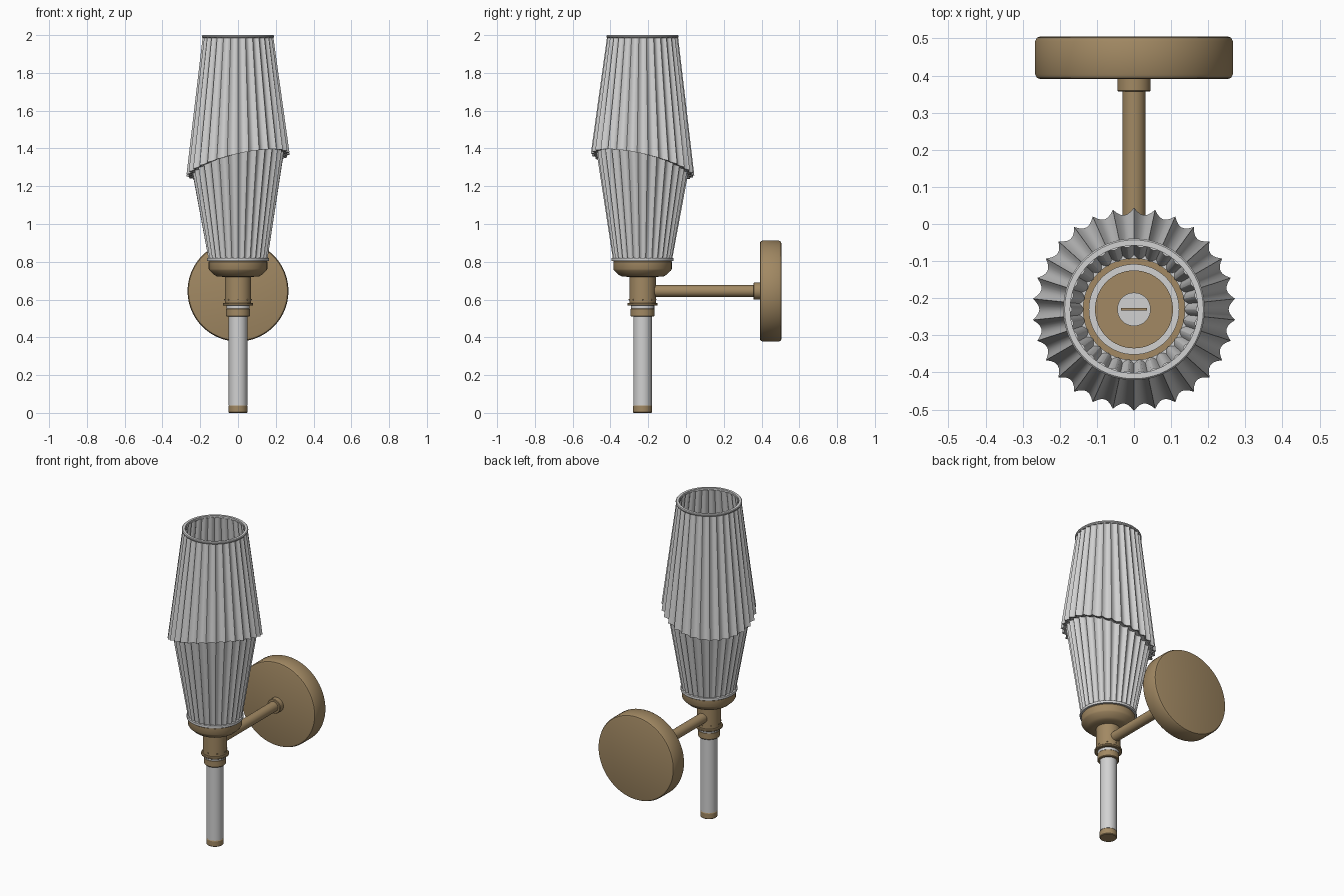
import bpy, bmesh, math
from mathutils import Matrix, Vector

cube = bpy.data.objects.get("Cube")
if cube:
    bpy.data.objects.remove(cube, do_unlink=True)

AXIS_Y = -0.23      # lamp axis
ARM_Z = 0.645       # height of arm and wall plate
FLUTES, STEPS = 30, 6


def material(name, rgb):
    m = bpy.data.materials.new(name)
    m.use_nodes = True
    m.diffuse_color = (*rgb, 1)
    m.node_tree.nodes["Principled BSDF"].inputs["Base Color"].default_value = (*rgb, 1)
    return m


BRASS = material("brushed brass", (0.36, 0.25, 0.125))
WHITE = material("white glass", (0.64, 0.64, 0.64))


def finish(name, bm, mat, angle=30):
    bmesh.ops.recalc_face_normals(bm, faces=bm.faces)
    mesh = bpy.data.meshes.new(name)
    bm.to_mesh(mesh)
    bm.free()
    mesh.materials.append(mat)
    ob = bpy.data.objects.new(name, mesh)
    bpy.context.collection.objects.link(ob)
    bpy.ops.object.select_all(action="DESELECT")
    ob.select_set(True)
    bpy.context.view_layer.objects.active = ob
    bpy.ops.object.shade_smooth_by_angle(angle=math.radians(angle))
    return ob


def skin(bm, rings, closed):
    """Bridge a list of point rings with quads; closed joins last to first."""
    rows = [[bm.verts.new(p) for p in ring] for ring in rings]
    n = len(rows[0])
    pairs = list(zip(rows, rows[1:])) + ([(rows[-1], rows[0])] if closed else [])
    for a, b in pairs:
        for i in range(n):
            j = (i + 1) % n
            bm.faces.new((a[i], a[j], b[j], b[i]))
    return rows


def turned(name, profile, mat, hollow=False, along_y=False, sides=64):
    """Lathe a (radius, height) profile around the lamp axis, or along y."""
    bm = bmesh.new()
    rings = [[Vector((r * math.cos(t), r * math.sin(t), h))
              for t in (2 * math.pi * i / sides for i in range(sides))]
             for r, h in profile]
    rows = skin(bm, rings, hollow)
    if not hollow:
        bm.faces.new(rows[0])
        bm.faces.new(rows[-1])
    if along_y:
        place = Matrix.Translation((0, 0, ARM_Z)) @ Matrix.Rotation(-math.pi / 2, 4, "X")
    else:
        place = Matrix.Translation((0, AXIS_Y, 0))
    bm.transform(place)
    return finish(name, bm, mat)


def slant(x, y):
    """Slanted rim plane, highest at front left."""
    return 1.315 + 0.21 * (x - y)


def fluted_shade(name, low, high, wall):
    """Thin fluted cone; low and high are (radius, flute depth, height function)."""
    bm = bmesh.new()
    count = FLUTES * STEPS

    def ring(spec, inset):
        radius, depth, height = spec
        pts = []
        for i in range(count):
            t = 2 * math.pi * i / count + math.pi / 2
            u = 2 * (i % STEPS) / STEPS - 1
            r = radius - depth * (1 - u * u) - inset
            x, y = r * math.cos(t), r * math.sin(t)
            z = height(radius * math.cos(t), radius * math.sin(t))
            pts.append((x, y + AXIS_Y, z))
        return pts

    skin(bm, [ring(low, 0), ring(high, 0), ring(high, wall), ring(low, wall)], True)
    return finish(name, bm, WHITE, 25)


# Shades: the upper one overhangs the lower along a slanted rim
fluted_shade("upper_shade", (0.274, 0.019, slant),
             (0.188, 0.011, lambda x, y: 1.99), 0.01)
fluted_shade("lower_shade", (0.157, 0.011, lambda x, y: 0.815),
             (0.246, 0.017, lambda x, y: slant(x, y) + 0.03), 0.01)
fluted_shade("shade_rim_lip", (0.27, 0.019, lambda x, y: slant(x, y) + 0.005),
             (0.27, 0.019, lambda x, y: slant(x, y) + 0.018), 0.04)
turned("top_ring", [(0.172, 1.985), (0.187, 1.985), (0.191, 1.99), (0.191, 1.996),
                    (0.187, 2), (0.172, 2)], WHITE, hollow=True)
turned("bottom_ring", [(0.137, 0.805), (0.163, 0.805), (0.165, 0.812),
                       (0.163, 0.82), (0.137, 0.82)], WHITE, hollow=True)

# Holder below the shades
turned("cup", [(0.07, 0.72), (0.11, 0.722), (0.125, 0.73), (0.15, 0.753),
               (0.155, 0.762), (0.155, 0.80), (0.15, 0.807)], BRASS)
turned("neck", [(0.07, 0.58), (0.07, 0.722)], BRASS)
turned("neck_ring", [(0.076, 0.568), (0.08, 0.571), (0.08, 0.579), (0.076, 0.583)], BRASS)
turned("white_spacer", [(0.062, 0.552), (0.062, 0.57)], WHITE)
turned("lower_collar", [(0.048, 0.51), (0.06, 0.51), (0.063, 0.514),
                        (0.063, 0.55), (0.06, 0.554)], BRASS)

# Lamp fittings inside the shade
turned("inner_seat_ring", [(0.10, 0.80), (0.122, 0.80), (0.122, 0.82), (0.10, 0.82)],
       WHITE, hollow=True)
turned("inner_seat", [(0.105, 0.80), (0.105, 0.825)], BRASS)
turned("bulb_base", [(0.045, 0.82), (0.045, 0.90)], WHITE)
bm = bmesh.new()
bmesh.ops.create_cube(bm, size=1, matrix=Matrix.Translation((0, AXIS_Y, 0.92))
                      @ Matrix.Diagonal((0.07, 0.006, 0.05, 1)))
finish("filament", bm, BRASS)

# Hanging tube and end cap
turned("tube", [(0.049, 0.04), (0.049, 0.515)], WHITE)
turned("end_cap", [(0.046, 0), (0.05, 0.004), (0.05, 0.036), (0.046, 0.042)], BRASS)

# Wall arm and plate
turned("arm", [(0.031, AXIS_Y + 0.02), (0.031, 0.4)], BRASS, along_y=True)
turned("arm_collar", [(0.042, 0.357), (0.045, 0.36), (0.045, 0.4)], BRASS, along_y=True)
turned("wall_plate", [(0.253, 0.391), (0.262, 0.394), (0.267, 0.404), (0.267, 0.492),
                      (0.262, 0.502), (0.253, 0.505)], BRASS, along_y=True, sides=96)

# Small set screws round the neck
bm = bmesh.new()
for k in range(8):
    spot = Matrix.Rotation(k * math.pi / 4, 4, "Z") @ Vector((0.07, 0, 0.6))
    bmesh.ops.create_uvsphere(bm, u_segments=8, v_segments=6, radius=0.004,
                              matrix=Matrix.Translation(spot + Vector((0, AXIS_Y, 0))))
finish("set_screws", bm, BRASS)
